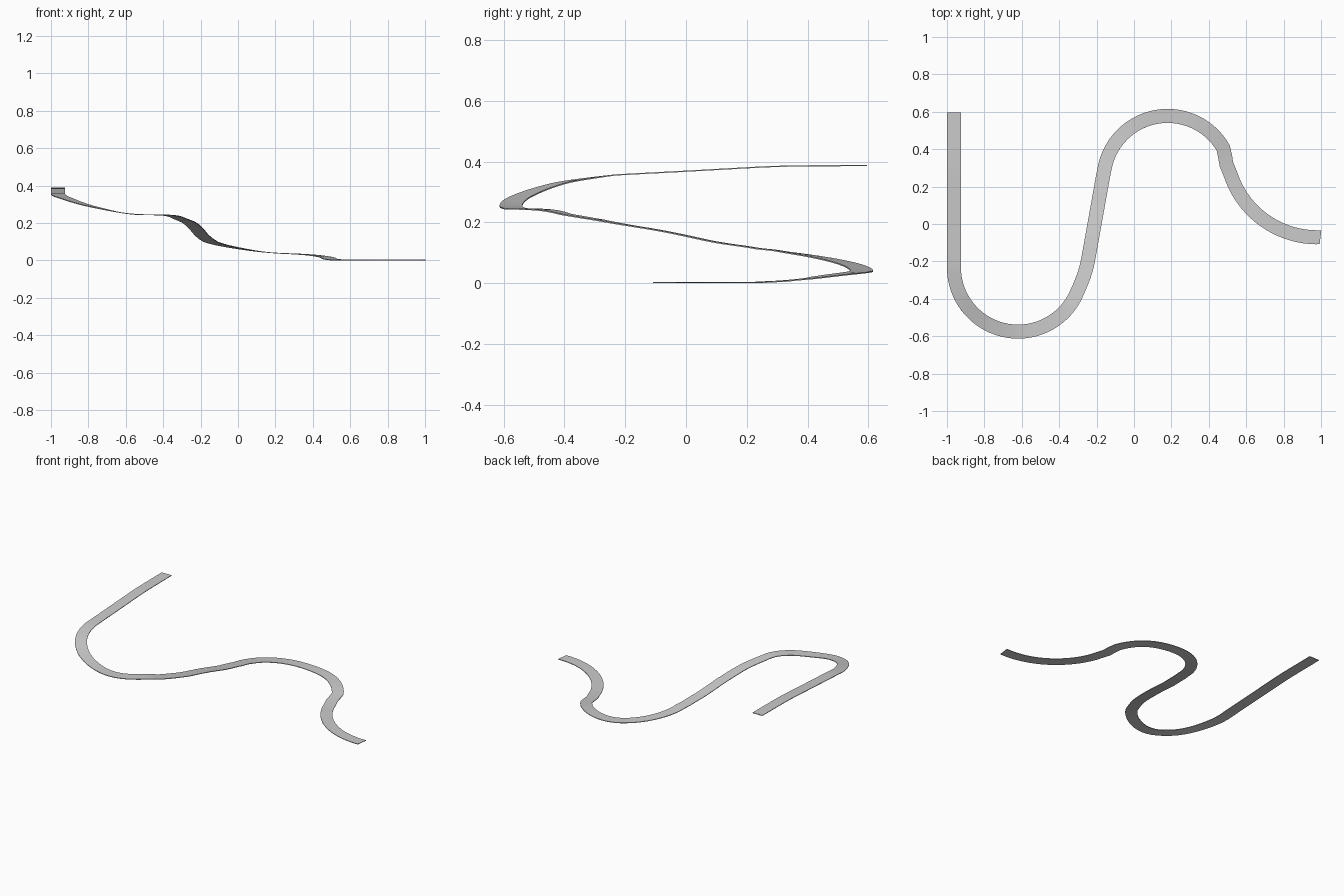
import bpy, bmesh, math
from mathutils import Vector

if "Cube" in bpy.data.objects:
    bpy.data.objects.remove(bpy.data.objects["Cube"])

WIDTH, THICK = 0.075, 0.004


def lookup(keys, t):
    # linear interpolation in a list of (position, height) pairs
    for (a, za), (b, zb) in zip(keys, keys[1:]):
        if min(a, b) - 1e-6 <= t <= max(a, b) + 1e-6:
            return za + (zb - za) * (t - a) / (b - a)
    return keys[-1][1]


def straight(p, q, n, keys):
    # heights are keyed by y
    out = []
    for i in range(n):
        v = Vector(p).lerp(Vector(q), i / n)
        out.append(Vector((v.x, v.y, lookup(keys, v.y))))
    return out


def arc(cx, cy, r, a0, a1, n, keys):
    # heights are keyed by angle in degrees
    out = []
    for i in range(n + 1):
        a = a0 + (a1 - a0) * i / n
        t = math.radians(a)
        out.append(Vector((cx + r * math.cos(t), cy + r * math.sin(t), lookup(keys, a))))
    return out


# centre line: straight, left bend, diagonal, right bend, final sweep
path = straight((-0.9625, 0.595), (-0.9625, -0.232), 16,
                [(0.6, 0.389), (0.3, 0.387), (0, 0.37), (-0.232, 0.358)])
path += arc(-0.62, -0.233, 0.3425, 180, 332, 32,
            [(180, 0.358), (210, 0.334), (240, 0.292), (270, 0.255), (285, 0.246),
             (300, 0.246), (320, 0.243), (332, 0.230)])
path += [Vector((-0.293, -0.34, 0.219)), Vector((-0.269, -0.28, 0.207)),
         Vector((-0.255, -0.235, 0.199))]
path += straight((-0.246, -0.195), (-0.163, 0.27), 14,
                 [(-0.2, 0.193), (-0.1, 0.178), (0, 0.158), (0.1, 0.135), (0.2, 0.122), (0.3, 0.107)])
path += arc(0.18, 0.235, 0.343, 170, 30, 28,
            [(170, 0.108), (150, 0.092), (125, 0.07), (100, 0.048), (85, 0.04),
             (70, 0.037), (50, 0.03), (30, 0.018)])
path += [Vector((0.487, 0.362, 0.012)), Vector((0.494, 0.32, 0.008))]
path += arc(0.98, 0.417, 0.488, 198, 272, 24, [(198, 0.005), (202, THICK), (273, THICK)])

# soften the height profile
for _ in range(2):
    z = [p.z for p in path]
    for i in range(1, len(path) - 1):
        path[i].z = (z[i - 1] + 2 * z[i] + z[i + 1]) / 4

# road strip swept along the centre line with level cross-sections
bm = bmesh.new()
rows = []
for i, p in enumerate(path):
    d = path[min(i + 1, len(path) - 1)] - path[max(i - 1, 0)]
    if i == len(path) - 1:
        d = Vector((1, -0.12, 0))
    side = Vector((-d.y, d.x, 0)).normalized() * WIDTH / 2
    rows.append((bm.verts.new(p + side), bm.verts.new(p - side)))
for (a, b), (c, d) in zip(rows, rows[1:]):
    bm.faces.new((b, d, c, a))
mesh = bpy.data.meshes.new("winding_road")
bm.to_mesh(mesh)
bm.free()
road = bpy.data.objects.new("winding_road", mesh)
bpy.context.collection.objects.link(road)

# thin slab below the surface, then smooth only the gentle slopes
bpy.context.view_layer.objects.active = road
road.select_set(True)
mod = road.modifiers.new("thickness", 'SOLIDIFY')
mod.thickness = THICK
mod.offset = -1
bpy.ops.object.modifier_apply(modifier=mod.name)
bpy.ops.object.shade_smooth_by_angle(angle=math.radians(30))
